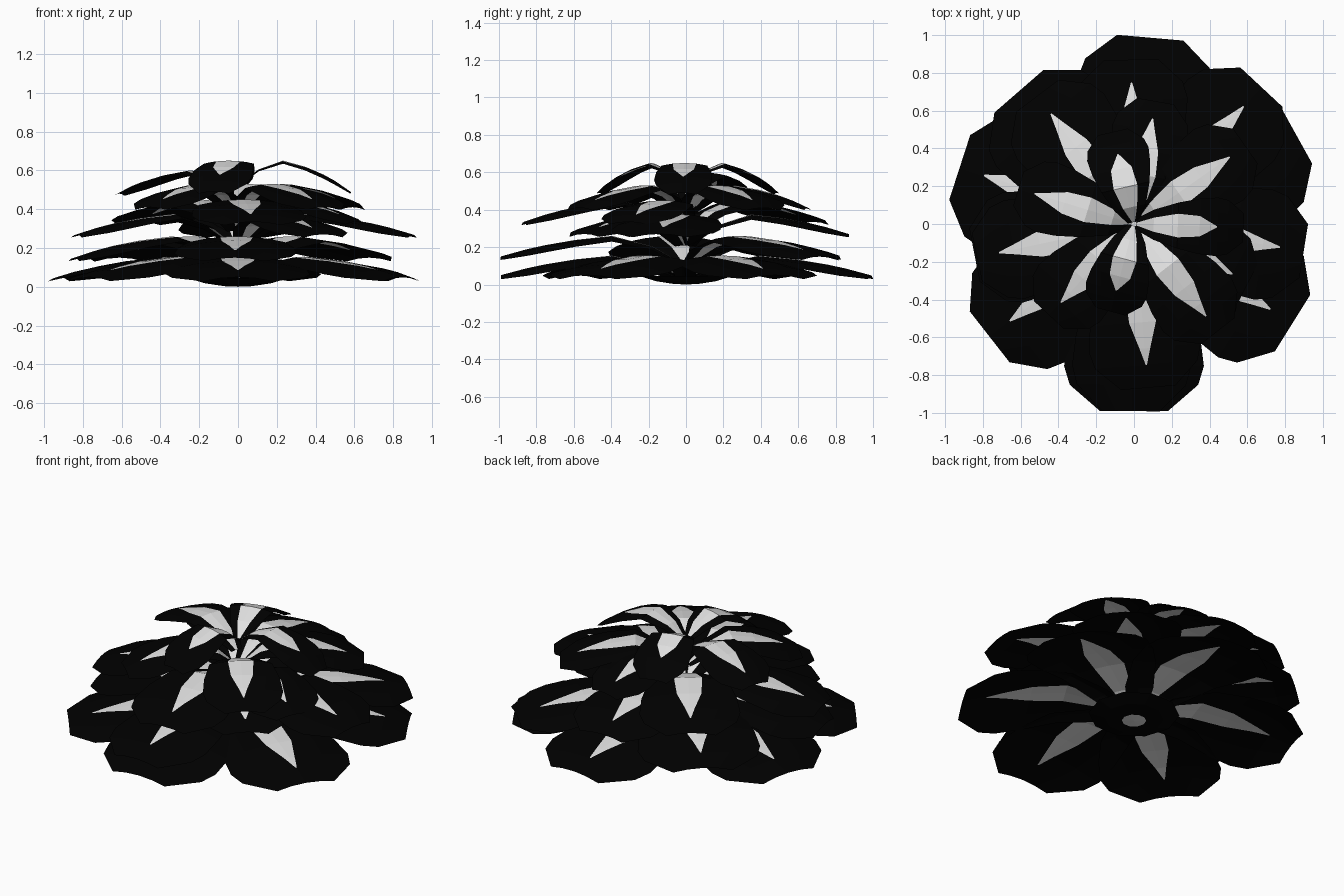
import bpy, bmesh, math

if "Cube" in bpy.data.objects:
    bpy.data.objects.remove(bpy.data.objects["Cube"])


def material(name, colour):
    m = bpy.data.materials.new(name)
    m.diffuse_color = (*colour, 1)
    m.use_nodes = True
    m.node_tree.nodes["Principled BSDF"].inputs["Base Color"].default_value = m.diffuse_color
    return m


black = material("black petal", (0.0, 0.0, 0.0))
white = material("white streak", (0.75, 0.75, 0.75))

# Petal rows: distance along, half width, rise (0 base/tip .. 1 peak), streak half width
ROWS = [
    (0.02, 0.07, 0.00, 0.010),
    (0.18, 0.19, 0.62, 0.055),
    (0.40, 0.29, 1.00, 0.092),
    (0.60, 0.35, 0.80, 0.080),
    (0.76, 0.37, 0.55, 0.032),
    (0.86, 0.34, 0.35, 0.004),
    (1.00, 0.18, 0.00, 0.004),
]
DROOP = 0.12         # how far the petal edges hang below the midline


def petal(name, angle, length, width, base, peak, tip, streak_rows):
    bm = bmesh.new()
    ca, sa = math.cos(math.radians(angle)), math.sin(math.radians(angle))
    grid = []
    for i, (t, w, rise, s) in enumerate(ROWS):
        low = base if i < 2 else tip
        zc = low + (peak - low) * rise
        if i == streak_rows:
            s = 0.004
        w, s, r = w * width, s * (0.45 + 0.55 * width), t * length
        line = []
        for off in (-w, -(w + s) / 2, -s, 0, s, (w + s) / 2, w):
            q = abs(off) / w
            z = zc - DROOP * w * q * q
            line.append(bm.verts.new((r * ca - off * sa, r * sa + off * ca, z)))
        grid.append(line)
    for i in range(len(grid) - 1):
        for j in range(6):
            f = bm.faces.new((grid[i][j], grid[i + 1][j],
                              grid[i + 1][j + 1], grid[i][j + 1]))
            f.material_index = 1 if i < streak_rows and j in (2, 3) else 0
    bmesh.ops.recalc_face_normals(bm, faces=bm.faces)
    if sum(f.normal.z for f in bm.faces) < 0:
        bmesh.ops.reverse_faces(bm, faces=bm.faces)
    me = bpy.data.meshes.new(name)
    bm.to_mesh(me)
    bm.free()
    me.materials.append(black)
    me.materials.append(white)
    bpy.context.collection.objects.link(bpy.data.objects.new(name, me))


# Layers from bottom to top: base z, peak z, tip z, rows of streak,
# [(angle, length, width)]
LAYERS = [
    (0.03, 0.155, 0.05, 5,
     [(29, 0.98, 0.98), (85, 0.99, 0.98), (162, 0.97, 1.0),
      (218, 0.97, 0.95), (270, 0.99, 1.0), (328, 0.99, 0.98)]),
    (0.11, 0.26, 0.15, 5,
     [(47, 0.99, 0.85), (131, 0.93, 0.95), (191, 0.86, 0.80), (269, 0.99, 0.85)]),
    (0.21, 0.375, 0.27, 5,
     [(-9, 0.91, 0.80), (91, 0.87, 0.80), (192, 0.85, 0.72), (309, 0.70, 0.70)]),
    (0.29, 0.45, 0.335, 5,
     [(127, 0.85, 0.78), (275, 0.87, 0.80), (333, 0.68, 0.62)]),
    (0.38, 0.53, 0.41, 5,
     [(35, 0.72, 0.62), (80, 0.66, 0.55), (227, 0.66, 0.60), (308, 0.72, 0.62)]),
    (0.53, 0.65, 0.49, 4,
     [(-2, 0.58, 0.42), (103, 0.50, 0.45), (255, 0.48, 0.45)]),
    (0.46, 0.60, 0.48, 5, [(163, 0.64, 0.52)]),
]
for n, (base, peak, tip, rows, petals) in enumerate(LAYERS):
    for k, (angle, length, width) in enumerate(petals):
        petal(f"petal_layer{n + 1}_{k + 1}", angle, length, width,
              base, peak, tip, rows)

# Shallow cup under the flower, with a pale middle
bm = bmesh.new()
rings = []
for r, z in ((0.07, 0.003), (0.17, 0.018), (0.26, 0.045)):
    rings.append([bm.verts.new((r * math.cos(a * math.pi / 5),
                                r * math.sin(a * math.pi / 5), z)) for a in range(10)])
mid = bm.verts.new((0, 0, 0))
for a in range(10):
    b = (a + 1) % 10
    bm.faces.new((mid, rings[0][b], rings[0][a])).material_index = 1
    for lo, hi in zip(rings, rings[1:]):
        bm.faces.new((lo[a], lo[b], hi[b], hi[a])).material_index = 0
me = bpy.data.meshes.new("flower_cup")
bm.to_mesh(me)
bm.free()
me.materials.append(black)
me.materials.append(white)
bpy.context.collection.objects.link(bpy.data.objects.new("flower_cup", me))
